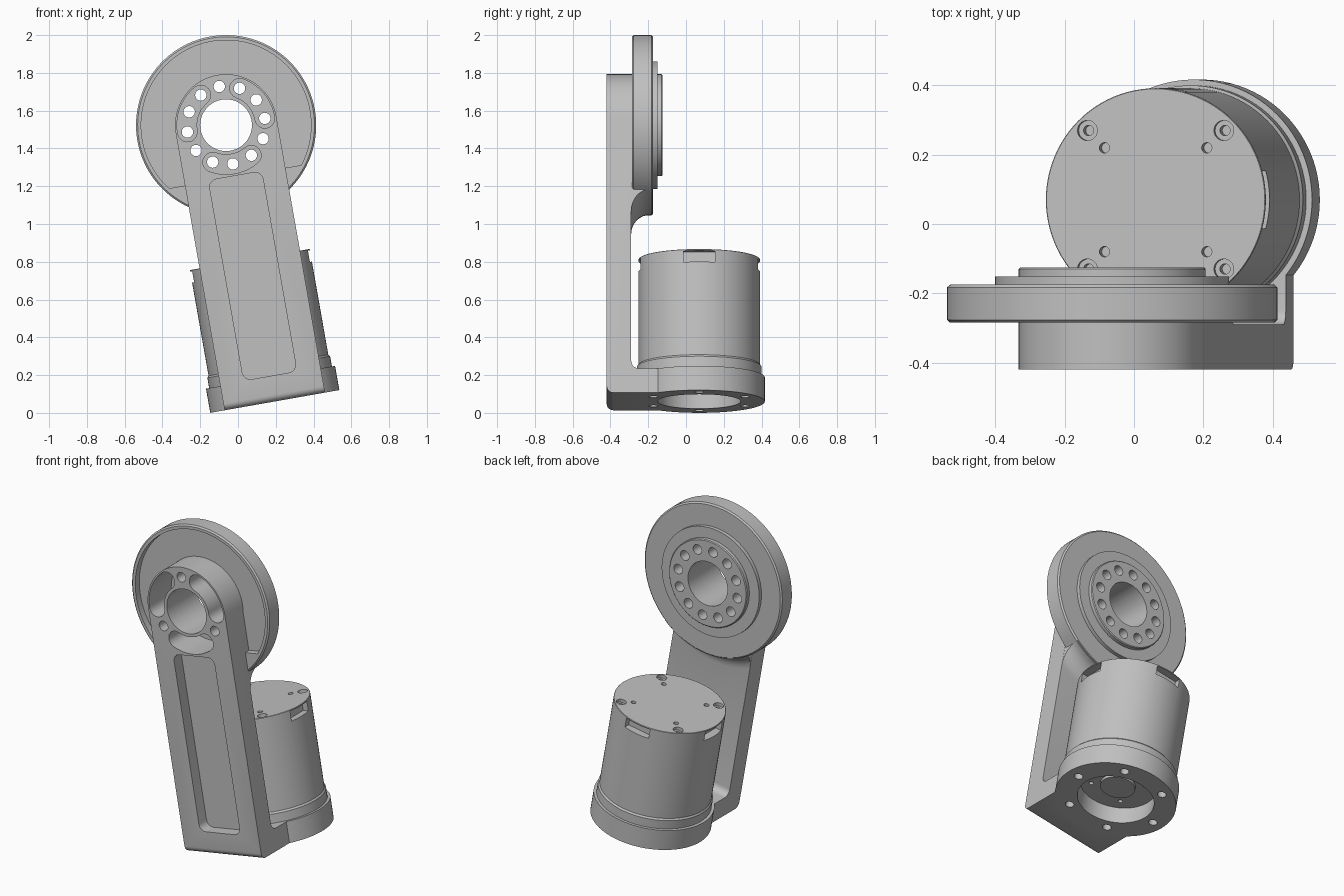
import bpy, bmesh
from math import sin, cos, pi, radians
from mathutils import Matrix

cube = bpy.data.objects.get("Cube")
if cube:
    bpy.data.objects.remove(cube)

# One plain grey for the whole assembly
grey = bpy.data.materials.new("machined_grey")
grey.use_nodes = True
COLOUR = (0.53, 0.53, 0.53, 1)
grey.diffuse_color = COLOUR
grey.node_tree.nodes["Principled BSDF"].inputs["Base Color"].default_value = COLOUR

# Frames mapping (u, v, height) to the model axes
UP = Matrix.Identity(4)
ALONG_Y = Matrix(((1, 0, 0, 0), (0, 0, 1, 0), (0, 1, 0, 0), (0, 0, 0, 1)))
ALONG_X = Matrix(((0, 0, 1, 0), (1, 0, 0, 0), (0, 1, 0, 0), (0, 0, 0, 1)))
MOTOR_Y = 0.07
MOTOR = UP @ Matrix.Translation((0, MOTOR_Y, 0))
# The whole arm leans sideways about the joint centre
LEAN = Matrix.Translation((-0.063, 0, 1.523)) @ Matrix.Rotation(radians(-10), 4, 'Y')


def finish(name, bm, frame):
    bmesh.ops.remove_doubles(bm, verts=bm.verts, dist=1e-5)
    bm.transform(frame)
    bmesh.ops.recalc_face_normals(bm, faces=bm.faces)
    # Booleans need every solid to face outwards
    if bm.calc_volume(signed=True) < 0:
        bmesh.ops.reverse_faces(bm, faces=bm.faces)
    mesh = bpy.data.meshes.new(name)
    bm.to_mesh(mesh)
    bm.free()
    mesh.materials.append(grey)
    ob = bpy.data.objects.new(name, mesh)
    bpy.context.collection.objects.link(ob)
    return ob


def prism(name, outline, low, high, frame):
    bm = bmesh.new()
    a = [bm.verts.new((u, v, low)) for u, v in outline]
    b = [bm.verts.new((u, v, high)) for u, v in outline]
    bm.faces.new(a[::-1])
    bm.faces.new(b)
    for i in range(len(a)):
        j = (i + 1) % len(a)
        bm.faces.new((a[i], a[j], b[j], b[i]))
    return finish(name, bm, frame)


def lathe(name, profile, frame, n=96):
    bm = bmesh.new()
    verts = [bm.verts.new((r, 0, h)) for r, h in profile]
    edges = [bm.edges.new(p) for p in zip(verts, verts[1:])]
    bmesh.ops.spin(bm, geom=verts + edges, cent=(0, 0, 0), axis=(0, 0, 1),
                   angle=2 * pi, steps=n, use_merge=True)
    return finish(name, bm, frame)


def arc(r, start, end, n, cu=0, cv=0):
    angles = [radians(start + (end - start) * i / n) for i in range(n + 1)]
    return [(cu + r * cos(t), cv + r * sin(t)) for t in angles]


def polar(r, deg):
    return r * cos(radians(deg)), r * sin(radians(deg))


def disc(r, low, high, frame, u=0, v=0, n=32):
    return prism("cutter", arc(r, 0, 360, n, u, v)[:-1], low, high, frame)


def box(u, v, w, h, low, high, frame):
    pts = [(u - w, v - h), (u + w, v - h), (u + w, v + h), (u - w, v + h)]
    return prism("cutter", pts, low, high, frame)


def combine(ob, other, operation='DIFFERENCE'):
    mod = ob.modifiers.new("combine", 'BOOLEAN')
    mod.operation, mod.solver, mod.object = operation, 'EXACT', other
    with bpy.context.temp_override(object=ob, active_object=ob):
        bpy.ops.object.modifier_apply(modifier=mod.name)
    bpy.data.objects.remove(other)


# Joint disc with a stepped back
bracket = lathe("bracket_arm", [
    (0, -.285), (.468, -.285), (.477, -.277), (.477, -.183), (.468, -.175),
    (.338, -.175), (.338, -.152), (.27, -.152), (.27, -.13), (.265, -.125),
    (0, -.125)], ALONG_Y)
# Shallow recess in the disc front, closed below the joint
recess = arc(.45, -38, 218, 64)
combine(bracket, prism("cutter", recess, -.4, -.245, ALONG_Y))

# Front boss
combine(bracket, disc(.27, -.42, -.2, ALONG_Y, n=96), 'UNION')

# Arm and foot as one L-shaped side profile
side = ([(-.42, 0)] + arc(.035, 180, 270, 5, -.385, -1.45)
        + [(MOTOR_Y, -1.485), (MOTOR_Y, -1.355)]
        + arc(.04, 270, 180, 5, -.25, -1.315) + [(-.29, -.3), (-.25, -.3), (-.25, 0)])
combine(bracket, prism("arm", side, -.27, .27, ALONG_X), 'UNION')

# Curved web between the disc rim and the arm back
flare = arc(.1, 180, 90, 8, -.19, -.575)
web = lathe("web", [(0, -.3), (.575, -.3)] + [(-v, u) for u, v in flare]
            + [(.475, -.178), (0, -.178)], ALONG_Y)
combine(web, box(0, -.5, .2695, .2, -1, 1, ALONG_Y), 'INTERSECT')
combine(bracket, web, 'UNION')

# Motor flange with open bore and bolt holes
combine(bracket, disc(.347, -1.485, -1.355, MOTOR, n=96), 'UNION')
combine(bracket, disc(.22, -1.6, -1.3, MOTOR, n=64))
for k in range(6):
    combine(bracket, disc(.025, -1.6, -1.41, MOTOR, *polar(.28, 60 * k)))

# Long pocket in the arm front
pocket = []
for u, v, start in ((.1, -.315, 0), (-.1, -.315, 90), (-.1, -1.305, 180), (.1, -1.305, 270)):
    pocket += arc(.043, start, start + 90, 6, u, v)
combine(bracket, prism("cutter", pocket, -.5, -.345, ALONG_Y))

# Joint bore, three curved bolt slots and the ring of through holes
combine(bracket, disc(.137, -.6, .1, ALONG_Y, n=64))
RING, SLOT = .208, .052
for mid in (30, 150, 270):
    a, b = mid - 30, mid + 30
    slot = (arc(RING + SLOT, a, b, 16)
            + arc(SLOT, b, b + 180, 10, *polar(RING, b))[1:]
            + arc(RING - SLOT, b, a, 16)[1:]
            + arc(SLOT, a + 180, a + 360, 10, *polar(RING, a))[1:-1])
    combine(bracket, prism("cutter", slot, -.5, -.2, ALONG_Y))
for k in range(12):
    combine(bracket, disc(.03, -.6, .1, ALONG_Y, *polar(RING, 30 * k)))

# Motor can with base ring and shaft face
motor = lathe("motor", [
    (0, -1.4), (.1, -1.4), (.1, -1.38), (.3, -1.38), (.3, -1.36), (.33, -1.36),
    (.33, -1.3), (.322, -1.29), (.322, -.724), (.32, -.722), (0, -.722)], MOTOR)
for k in range(4):
    turn = MOTOR @ Matrix.Rotation(radians(90 * k), 4, 'Z')
    # Vent window under the lid
    combine(motor, box(.32, 0, .045, .083, -.79, -.73, turn))
    # Countersunk lid screws, small lid holes, shaft face holes
    combine(motor, disc(.029, -.742, -.7, turn, .2, .2))
    combine(motor, disc(.015, -.78, -.7, turn, .2, .2, 20))
    combine(motor, disc(.015, -.76, -.7, turn, .15, .15, 20))
    combine(motor, disc(.013, -1.5, -1.36, turn, .11, .11, 20))

# Lean into position and shade
for ob in (bracket, motor):
    ob.data.transform(LEAN)
    bpy.ops.object.select_all(action='DESELECT')
    ob.select_set(True)
    bpy.context.view_layer.objects.active = ob
    bpy.ops.object.shade_smooth_by_angle(angle=radians(30))
